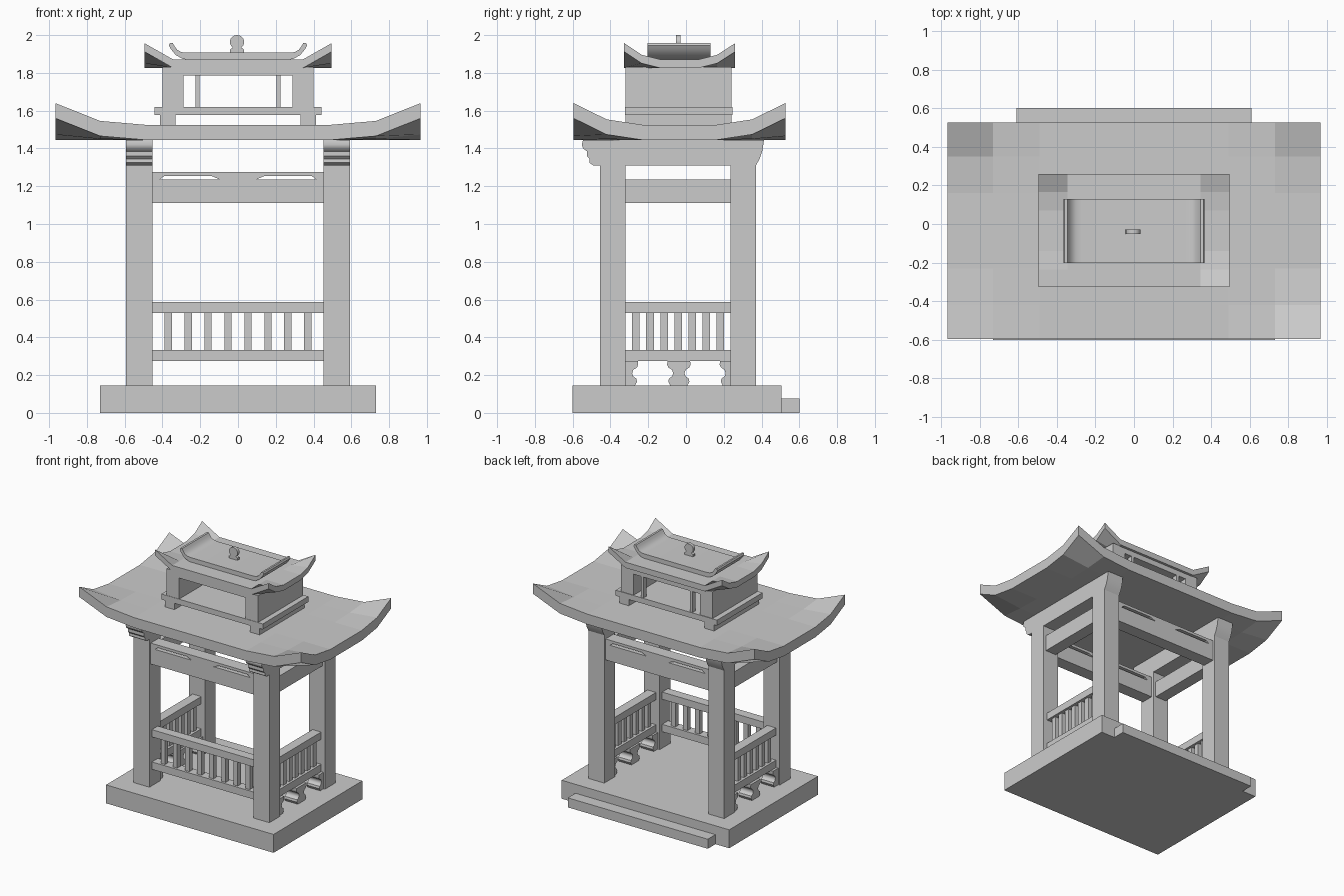
import bpy
import bmesh
from math import radians, sin, cos
from mathutils import Vector

cube = bpy.data.objects.get("Cube")
if cube:
    bpy.data.objects.remove(cube, do_unlink=True)

stone = bpy.data.materials.new("grey_stone")
stone.use_nodes = True
GREY = (0.6, 0.6, 0.6, 1)
stone.diffuse_color = GREY
stone.node_tree.nodes["Principled BSDF"].inputs["Base Color"].default_value = GREY


def finish(name, bm, smooth=False):
    bmesh.ops.recalc_face_normals(bm, faces=bm.faces)
    mesh = bpy.data.meshes.new(name)
    bm.to_mesh(mesh)
    bm.free()
    mesh.materials.append(stone)
    if smooth:
        mesh.shade_smooth()
        mesh.set_sharp_from_angle(angle=radians(40))
    ob = bpy.data.objects.new(name, mesh)
    bpy.context.collection.objects.link(ob)
    return ob


def box(name, x, y, z):
    bm = bmesh.new()
    bmesh.ops.create_cube(bm, size=1)
    for v in bm.verts:
        v.co = Vector([(lo + hi) / 2 + c * (hi - lo)
                       for c, (lo, hi) in zip(v.co, (x, y, z))])
    return finish(name, bm)


def prism(name, outline, axis, lo, hi, smooth=False):
    """Extrude an outline (x,z along y, or y,z along x)."""
    bm = bmesh.new()
    place = (lambda a, z: (lo, a, z)) if axis == "x" else (lambda a, z: (a, lo, z))
    face = bm.faces.new([bm.verts.new(place(a, z)) for a, z in outline])
    step = (hi - lo, 0, 0) if axis == "x" else (0, hi - lo, 0)
    ext = bmesh.ops.extrude_face_region(bm, geom=[face])["geom"]
    bmesh.ops.translate(bm, vec=step, verts=[g for g in ext if isinstance(g, bmesh.types.BMVert)])
    return finish(name, bm, smooth)


def mirrored(half):
    return half + [(-a, z) for a, z in reversed(half)]


def span(side, lo, hi):
    return tuple(sorted((side * lo, side * hi)))


def upturned_roof(name, xs, us, ys, vs, top, lift, thick):
    """Flat slab whose corners sweep upward."""
    bm = bmesh.new()
    rows = [[bm.verts.new((x, y, top + lift * u * v)) for x, u in zip(xs, us)]
            for y, v in zip(ys, vs)]
    for r0, r1 in zip(rows, rows[1:]):
        for i in range(len(xs) - 1):
            bm.faces.new((r0[i], r0[i + 1], r1[i + 1], r1[i]))
    ext = bmesh.ops.extrude_face_region(bm, geom=bm.faces[:])["geom"]
    bmesh.ops.translate(bm, vec=(0, 0, -thick),
                        verts=[g for g in ext if isinstance(g, bmesh.types.BMVert)])
    return finish(name, bm)


# Base and rear step
box("base", (-0.73, 0.73), (-0.6, 0.505), (0, 0.145))
box("rear_step", (-0.61, 0.61), (0.505, 0.6), (0, 0.075))

# Scrolled profiles
support = mirrored([(0.06, 0.275), (0.062, 0.255), (0.055, 0.24), (0.036, 0.228),
                    (0.03, 0.21), (0.036, 0.193), (0.052, 0.182), (0.056, 0.165),
                    (0.045, 0.145)])
top_beam = [(-0.455, 1.31), (-0.49, 1.31), (-0.512, 1.325), (-0.51, 1.345), (-0.525, 1.36),
            (-0.525, 1.385), (-0.545, 1.4), (-0.552, 1.42), (-0.545, 1.445),
            (0.413, 1.445), (0.405, 1.39), (0.39, 1.345), (0.37, 1.31)]

for side, label in ((1, "left"), (-1, "right")):
    # Posts and upper beams
    for place, ys in (("front", (-0.455, -0.32)), ("back", (0.235, 0.37))):
        box(f"{place}_{label}_post", span(side, 0.453, 0.592), ys, (0.145, 1.32))
    prism(f"{label}_bracket_beam", top_beam, "x", *span(side, 0.453, 0.592), smooth=True)
    box(f"{label}_tie_beam", span(side, 0.475, 0.57), (-0.33, 0.245), (1.11, 1.235))

    # Side railings on scrolled supports
    xs = span(side, 0.485, 0.56)
    box(f"{label}_top_rail", xs, (-0.33, 0.245), (0.53, 0.587))
    box(f"{label}_bottom_rail", xs, (-0.33, 0.245), (0.275, 0.333))
    for i in range(7):
        y = -0.265 + i * 0.0745
        box(f"{label}_baluster", span(side, 0.503, 0.542), (y - 0.02, y + 0.02), (0.33, 0.535))
    for y in (-0.315, -0.038, 0.24):
        prism(f"{label}_rail_support", [(y + a, z) for a, z in support], "x",
              *span(side, 0.47, 0.58), smooth=True)

# Front railing
box("front_top_rail", (-0.46, 0.46), (-0.425, -0.35), (0.53, 0.587))
box("front_bottom_rail", (-0.46, 0.46), (-0.425, -0.35), (0.275, 0.333))
for i in range(8):
    x = (i - 3.5) * 0.1055
    box("front_baluster", (x - 0.019, x + 0.019), (-0.407, -0.368), (0.33, 0.535))

# Front and back beams with slotted tops
slotted_cap = mirrored([(0.46, 1.275), (0.46, 1.235), (0.415, 1.235), (0.39, 1.254),
                        (0.14, 1.254), (0.095, 1.235)])
for place, ys in (("front", (-0.44, -0.34)), ("back", (0.255, 0.355))):
    box(f"{place}_beam", (-0.46, 0.46), ys, (1.11, 1.235))
    prism(f"{place}_slotted_cap", slotted_cap, "y", *ys)

# Main roof
upturned_roof("main_roof",
              (-0.967, -0.73, -0.49, 0.49, 0.73, 0.967), (1, 0.18, 0, 0, 0.18, 1),
              (-0.595, -0.42, -0.23, 0.16, 0.35, 0.526), (1, 0.25, 0, 0, 0.25, 1),
              1.525, 0.115, 0.08)

# Roof chamber
box("chamber_floor", (-0.442, 0.442), (-0.323, 0.245), (1.577, 1.62))
box("chamber_lintel", (-0.4, 0.4), (-0.32, 0.24), (1.785, 1.83))
for side, label in ((1, "left"), (-1, "right")):
    box(f"{label}_chamber_foot", span(side, 0.33, 0.413), (-0.32, 0.24), (1.52, 1.58))
    box(f"{label}_chamber_wall", span(side, 0.288, 0.4), (-0.32, 0.24), (1.615, 1.79))
    box(f"{label}_chamber_mullion", span(side, 0.203, 0.225), (0.2, 0.24), (1.615, 1.79))

# Upper roof
upturned_roof("upper_roof",
              (-0.495, -0.345, 0.345, 0.495), (1, 0, 0, 1),
              (-0.327, -0.235, -0.14, 0.07, 0.165, 0.26), (1, 0.28, 0, 0, 0.28, 1),
              1.872, 0.085, 0.045)

# Scroll-ended ridge cap
ridge = mirrored([(0.24, 1.865), (0.295, 1.875), (0.33, 1.895), (0.355, 1.925),
                  (0.366, 1.945), (0.36, 1.958), (0.345, 1.957), (0.336, 1.942),
                  (0.322, 1.922), (0.3, 1.91), (0.27, 1.907)])
prism("ridge_cap", ridge, "y", -0.203, 0.13, smooth=True)

# Finial: a disc on a lobed foot
head = [(0.038 * cos(radians(a)), 1.964 + 0.036 * sin(radians(a))) for a in range(90, -60, -20)]
finial = mirrored(head + [(0.022, 1.935), (0.036, 1.924), (0.038, 1.91), (0.03, 1.9)])
# The mirrored outline shares its top point, so drop the copy
prism("finial", [(a - 0.005, z) for a, z in finial[:-1]], "y", -0.052, -0.028, smooth=True)
